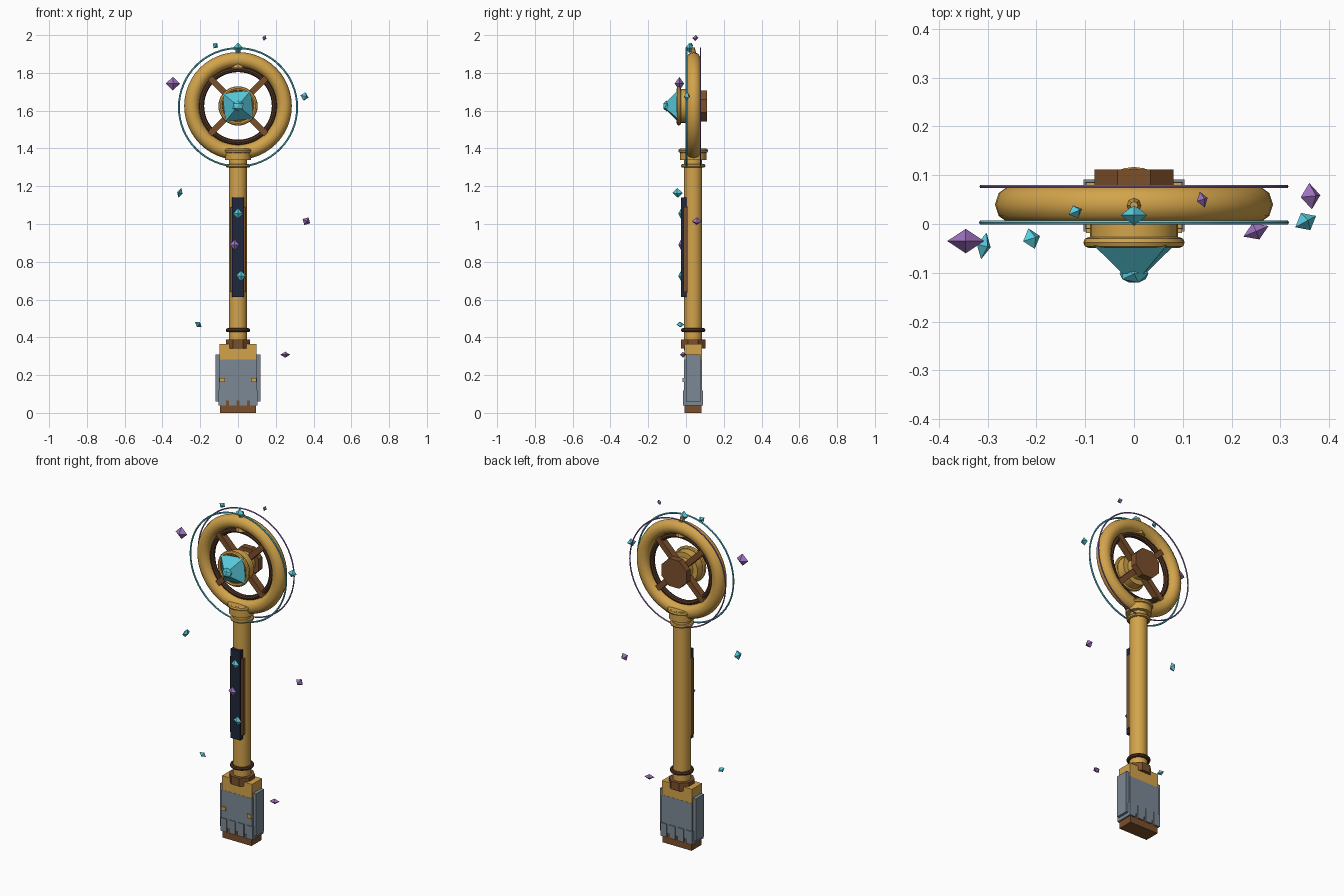
import bpy, bmesh, math
from mathutils import Matrix, Vector

if "Cube" in bpy.data.objects:
    bpy.data.objects.remove(bpy.data.objects["Cube"], do_unlink=True)

AXIS = 0.038   # depth of the shaft and wheel centre line
HUB = 1.625    # height of the wheel centre


def material(name, rgb):
    m = bpy.data.materials.new(name)
    m.use_nodes = True
    m.diffuse_color = (*rgb, 1)
    m.node_tree.nodes["Principled BSDF"].inputs["Base Color"].default_value = (*rgb, 1)
    return m


GOLD = material("gold", (0.65, 0.37, 0.07))
BROWN = material("brown", (0.2, 0.08, 0.025))
DARK = material("dark brown", (0.08, 0.034, 0.017))
GREY = material("steel grey", (0.2, 0.25, 0.3))
NAVY = material("navy", (0.014, 0.02, 0.045))
CYAN = material("cyan", (0.1, 0.6, 0.72))
PURPLE = material("purple", (0.34, 0.17, 0.52))

FACE_FRONT = Matrix.Rotation(math.pi / 2, 4, "X")   # turns +z towards the front


def finish(ob, name, mat, smooth=False):
    ob.name = name
    ob.data.materials.append(mat)
    if smooth:
        bpy.ops.object.shade_smooth_by_angle(angle=math.radians(40))
    return ob


def box(name, mat, x, y, z):
    """Box from its (low, high) range on each axis."""
    bpy.ops.mesh.primitive_cube_add(size=1)
    ob = bpy.context.object
    lo, hi = Vector((x[0], y[0], z[0])), Vector((x[1], y[1], z[1]))
    ob.data.transform(Matrix.Translation((lo + hi) / 2) @ Matrix.Diagonal((*(hi - lo), 1)))
    return finish(ob, name, mat)


def post(name, mat, r1, r2, z0, z1, sides=24, turn=0.0):
    """Upright cylinder or cone on the shaft axis."""
    bpy.ops.mesh.primitive_cone_add(vertices=sides, radius1=r1, radius2=r2, depth=z1 - z0)
    ob = bpy.context.object
    ob.data.transform(Matrix.Translation((0, AXIS, (z0 + z1) / 2)) @ Matrix.Rotation(turn, 4, "Z"))
    return finish(ob, name, mat, sides > 8)


def disc(name, mat, r1, r2, y0, y1, sides=24, turn=0.0):
    """Cylinder or cone facing forward on the hub, r1 at the back y0."""
    bpy.ops.mesh.primitive_cone_add(vertices=sides, radius1=r1, radius2=r2, depth=y0 - y1)
    ob = bpy.context.object
    ob.data.transform(Matrix.Translation((0, (y0 + y1) / 2, HUB))
                      @ FACE_FRONT @ Matrix.Rotation(turn, 4, "Z"))
    return finish(ob, name, mat, sides > 8)


def ring(name, mat, major, minor, y, z, upright=True, segs=(48, 8)):
    bpy.ops.mesh.primitive_torus_add(major_radius=major, minor_radius=minor,
                                     major_segments=segs[0], minor_segments=segs[1])
    ob = bpy.context.object
    ob.data.transform(Matrix.Translation((0, y, z)) @ (FACE_FRONT if upright else Matrix()))
    return finish(ob, name, mat, True)


def shard(name, mat, pos, size, tilt=(0, 0)):
    """Eight-sided crystal, tilted about y then z."""
    bm = bmesh.new()
    for axis in range(3):
        for sign in (-1, 1):
            p = Vector()
            p[axis] = sign * size[axis]
            bm.verts.new(p)
    bmesh.ops.convex_hull(bm, input=bm.verts)
    bmesh.ops.recalc_face_normals(bm, faces=bm.faces)
    bm.transform(Matrix.Translation(pos) @ Matrix.Rotation(tilt[1], 4, "Z")
                 @ Matrix.Rotation(tilt[0], 4, "Y"))
    me = bpy.data.meshes.new(name)
    bm.to_mesh(me)
    bm.free()
    ob = bpy.data.objects.new(name, me)
    bpy.context.collection.objects.link(ob)
    return finish(ob, name, mat)


# Wheel: thick rim, dark lining, crossed spokes
ring("wheel_rim", GOLD, 0.245, 0.04, AXIS + 0.002, HUB, segs=(48, 10))
ring("rim_lining", DARK, 0.193, 0.014, AXIS, HUB)
for i in range(4):
    spoke = box("spoke", BROWN, (0.03, 0.21), (AXIS - 0.02, AXIS + 0.02), (-0.016, 0.016))
    spoke.data.transform(Matrix.Translation((0, 0, HUB))
                         @ Matrix.Rotation(math.pi / 4 + i * math.pi / 2, 4, "Y"))

# Hub with front crystal and back cap
disc("hub", GOLD, 0.09, 0.09, 0.02, -0.042)
disc("hub_core", GOLD, 0.06, 0.06, 0.09, 0.0)
ring("hub_bezel", GOLD, 0.093, 0.011, -0.038, HUB, segs=(32, 8))
disc("hub_face", BROWN, 0.083, 0.083, -0.03, -0.044)
disc("back_cap", BROWN, 0.088, 0.088, 0.112, 0.075, sides=8, turn=math.pi / 8)
disc("hub_crystal", CYAN, 0.106, 0.03, -0.044, -0.102, sides=4, turn=math.radians(51))
bpy.ops.mesh.primitive_ico_sphere_add(subdivisions=1, radius=0.033)
tip = finish(bpy.context.object, "crystal_tip", CYAN)
tip.data.transform(Matrix.Translation((0, -0.102, HUB)) @ Matrix.Diagonal((1, 0.65, 0.9, 1)))

# Halo rings and top finial
ring("front_halo", CYAN, 0.313, 0.005, 0.003, 1.618, segs=(64, 6))
ring("back_halo", PURPLE, 0.313, 0.004, 0.077, 1.618, segs=(64, 6))
post("finial", GOLD, 0.035, 0.008, 1.825, 1.935, sides=8)

# Shaft with its collars
post("shaft", GOLD, 0.048, 0.048, 0.33, 1.4)
post("upper_collar", GOLD, 0.07, 0.07, 1.338, 1.4, sides=16)
ring("collar_lip", GOLD, 0.067, 0.012, AXIS, 1.388, False, (24, 8))
ring("neck_ring", GOLD, 0.055, 0.01, AXIS, 1.308, False, (24, 8))
ring("lower_ring", DARK, 0.054, 0.011, AXIS, 0.438, False, (24, 8))
post("lower_collar", BROWN, 0.07, 0.07, 0.34, 0.388, sides=8, turn=math.pi / 8)

# Inlaid panel with rails and gems
box("panel", NAVY, (-0.031, 0.031), (-0.026, 0.005), (0.613, 1.14))
for side in (-1, 1):
    box("panel_rail", BROWN, sorted((side * 0.03, side * 0.041)), (-0.014, 0.01), (0.64, 1.09))
for x, z, mat in ((0, 1.055, CYAN), (-0.018, 0.89, PURPLE), (0.016, 0.725, CYAN)):
    shard("panel_gem", mat, (x, -0.026, z), (0.026, 0.015, 0.028))

# Head block: gold shoulder, grey body, side plates, teeth and base
box("shoulder", GOLD, (-0.098, 0.098), (-0.009, 0.085), (0.25, 0.365))
box("head_body", GREY, (-0.1, 0.1), (-0.01, 0.086), (0.065, 0.282))
box("head_base", BROWN, (-0.095, 0.095), (-0.009, 0.083), (0, 0.08))
for side in (-1, 1):
    box("side_plate", GREY, sorted((side * 0.09, side * 0.118)), (0, 0.076), (0.06, 0.31))
    box("bolt", GOLD, sorted((side * 0.07, side * 0.098)), (-0.018, 0), (0.164, 0.186))
for i in range(4):
    x = (i - 1.5) * 0.056
    box("tooth", GREY, (x - 0.02, x + 0.02), (-0.015, 0.091), (0.04, 0.118))

# Floating shards
FLOATING = (
    (CYAN, (0, 0.018, 1.932), (0.027, 0.022, 0.027), (0, 0)),
    (CYAN, (-0.12, 0.025, 1.945), (0.018, 0.014, 0.018), (0.6, 0.4)),
    (PURPLE, (0.14, 0.05, 1.985), (0.012, 0.017, 0.016), (0.3, 0.3)),
    (PURPLE, (-0.345, -0.035, 1.743), (0.038, 0.025, 0.036), (0, 0)),
    (CYAN, (0.352, 0.005, 1.675), (0.025, 0.02, 0.023), (0.25, 0.5)),
    (CYAN, (-0.308, -0.045, 1.165), (0.015, 0.028, 0.027), (0.3, -0.2)),
    (PURPLE, (0.362, 0.057, 1.015), (0.023, 0.027, 0.023), (0.5, 0.1)),
    (CYAN, (-0.21, -0.03, 0.468), (0.022, 0.022, 0.015), (0.6, 0.3)),
    (PURPLE, (0.25, -0.015, 0.308), (0.028, 0.018, 0.016), (0, 0.4)),
)
for mat, pos, size, tilt in FLOATING:
    shard("floating_shard", mat, pos, size, tilt)
